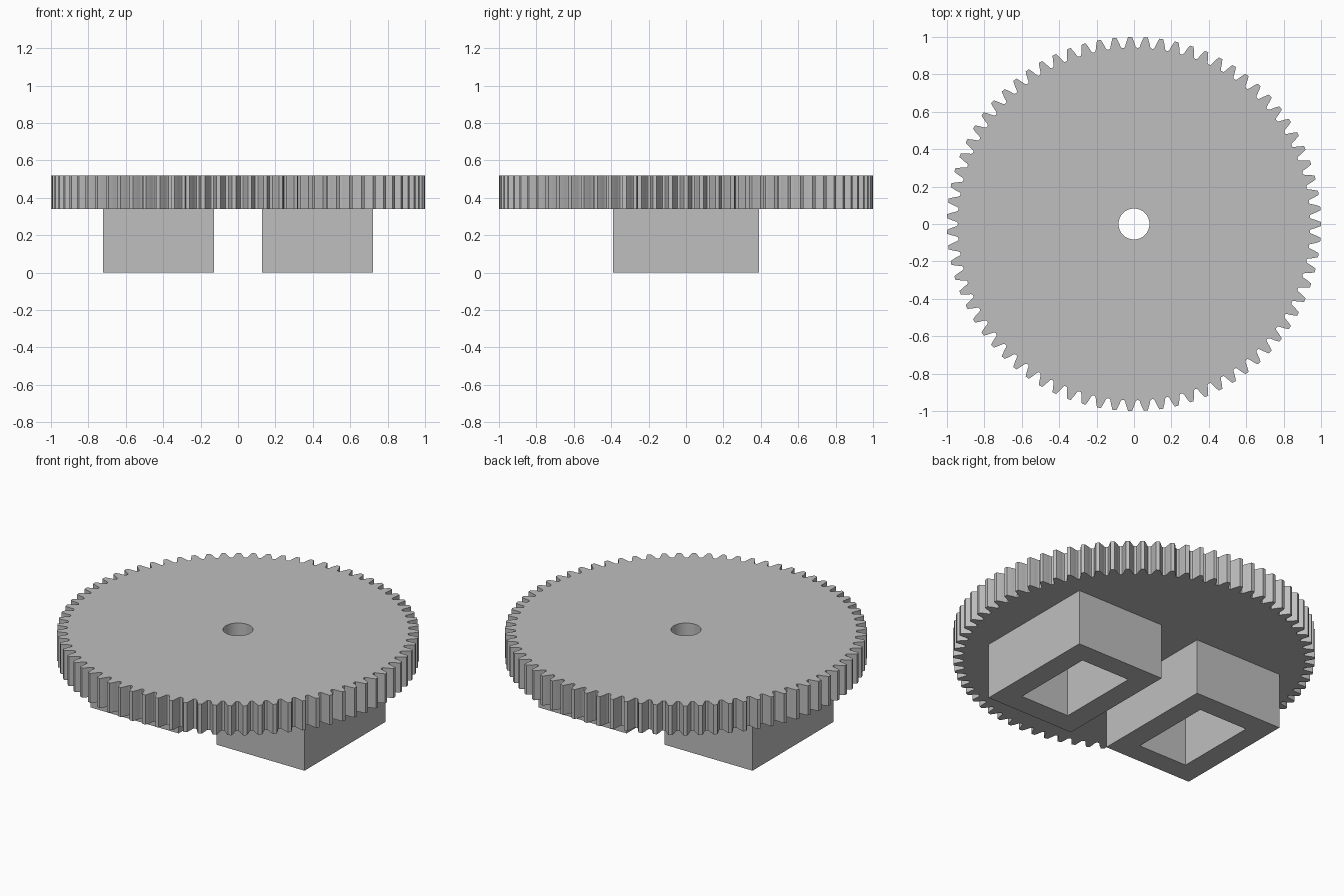
import bpy, bmesh
from math import pi, sin, cos, tan, acos, radians

cube = bpy.data.objects.get("Cube")
if cube:
    bpy.data.objects.remove(cube, do_unlink=True)

grey = bpy.data.materials.new("plain_grey")
grey.use_nodes = True
grey.diffuse_color = (0.52, 0.52, 0.52, 1)
grey.node_tree.nodes["Principled BSDF"].inputs["Base Color"].default_value = grey.diffuse_color


def holed_plate(name, outer, inner, z0, z1):
    """Extrude an outer outline with an inner hole from z0 to z1."""
    bm = bmesh.new()
    for loop in (outer, inner):
        verts = [bm.verts.new((x, y, z0)) for x, y in loop]
        for a, b in zip(verts, verts[1:] + verts[:1]):
            bm.edges.new((a, b))
    bmesh.ops.triangle_fill(bm, edges=bm.edges[:], use_beauty=True, normal=(0, 0, -1))
    top = bmesh.ops.extrude_face_region(bm, geom=bm.faces[:], use_keep_orig=True)
    moved = [v for v in top["geom"] if isinstance(v, bmesh.types.BMVert)]
    bmesh.ops.translate(bm, verts=moved, vec=(0, 0, z1 - z0))
    bmesh.ops.recalc_face_normals(bm, faces=bm.faces[:])
    bmesh.ops.dissolve_limit(bm, angle_limit=0.001, verts=bm.verts[:], edges=bm.edges[:])
    mesh = bpy.data.meshes.new(name)
    bm.to_mesh(mesh)
    bm.free()
    mesh.materials.append(grey)
    obj = bpy.data.objects.new(name, mesh)
    bpy.context.collection.objects.link(obj)
    return obj


def polar(r, a):
    return (r * cos(a), r * sin(a))


def rectangle(cx, hx, hy):
    return [(cx - hx, -hy), (cx + hx, -hy), (cx + hx, hy), (cx - hx, hy)]


# Gear outline: involute teeth with rounded roots
TEETH = 75
module = 2 / (TEETH + 2)
pitch_r = TEETH * module / 2
root_r = pitch_r - 1.25 * module
base_r = pitch_r * cos(radians(20))


def involute(a):
    return tan(a) - a


def half_angle(r):
    return pi / (2 * TEETH) + involute(radians(20)) - involute(acos(base_r / r))


flank_start = root_r + 0.3 * module
radii = [flank_start + (1 - flank_start) * i / 4 for i in range(5)]
half_gap = pi / TEETH - half_angle(flank_start)
gear = []
for t in range(TEETH):
    mid = 2 * pi * t / TEETH
    gear += [polar(r, mid - half_angle(r)) for r in radii]
    gear += [polar(r, mid + half_angle(r)) for r in reversed(radii)]
    for k in (-0.6, 0, 0.6):
        depth = 0.3 * module * (1 - k * k) ** 0.5
        gear.append(polar(flank_start - depth, mid + pi / TEETH + k * half_gap))

# Gear wheel with round axle hole
axle_hole = [polar(0.083, 2 * pi * i / 48) for i in range(48)]
wheel = holed_plate("gear_wheel", gear, axle_hole, 0.34, 0.52)
bpy.context.view_layer.objects.active = wheel
wheel.select_set(True)
bpy.ops.object.shade_smooth_by_angle(angle=radians(25))

# Two hollow rectangular sockets under the wheel
for name, side in (("left_socket", 1), ("right_socket", -1)):
    cx = side * 0.425
    holed_plate(name, rectangle(cx, 0.297, 0.39), rectangle(cx, 0.165, 0.26), 0, 0.345)
